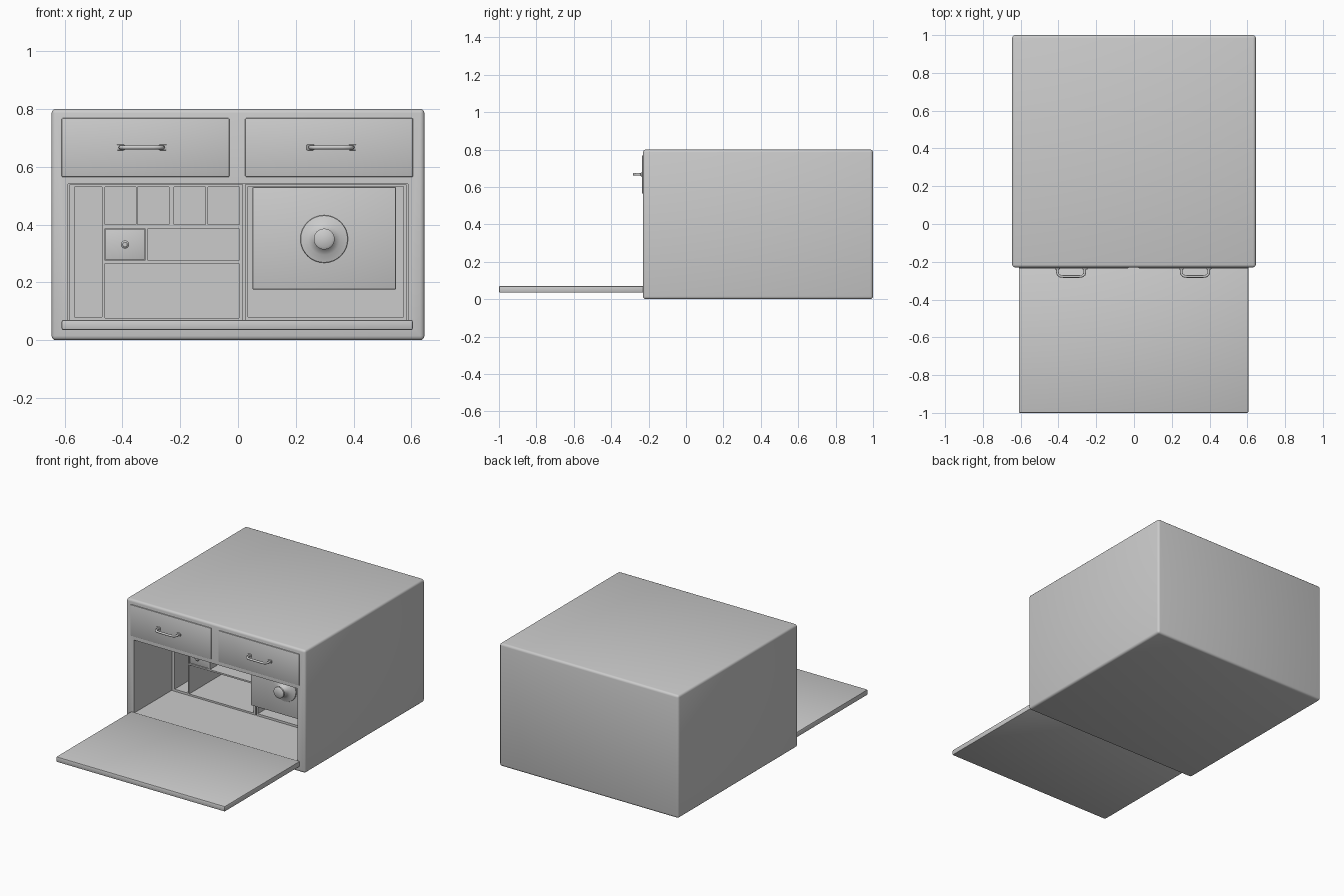
import bpy, math
from mathutils import Vector

if "Cube" in bpy.data.objects:
    bpy.data.objects.remove(bpy.data.objects["Cube"])


def box(name, x, y, z, bevel=0.0, segments=2):
    """Box from (min, max) pairs with optional rounded edges."""
    bpy.ops.mesh.primitive_cube_add(size=1, location=[(a + b) / 2 for a, b in (x, y, z)])
    ob = bpy.context.object
    ob.name = name
    ob.scale = [b - a for a, b in (x, y, z)]
    bpy.ops.object.transform_apply(location=False, rotation=False, scale=True)
    if bevel:
        m = ob.modifiers.new("Bevel", "BEVEL")
        m.width, m.segments = bevel, segments
        bpy.ops.object.modifier_apply(modifier=m.name)
        bpy.ops.object.shade_smooth_by_angle(angle=math.radians(40))
    return ob


def carve(ob, x, y, z):
    """Cut a box-shaped hollow out of ob."""
    cutter = box("cutter", x, y, z)
    m = ob.modifiers.new("Hollow", "BOOLEAN")
    m.operation, m.solver, m.object = "DIFFERENCE", "EXACT", cutter
    bpy.context.view_layer.objects.active = ob
    bpy.ops.object.modifier_apply(modifier=m.name)
    bpy.data.objects.remove(cutter)


def lathe(name, profile, x, y, z, steps=32):
    """Revolve (radius, forward) points around an axis pointing to -y."""
    n = len(profile)
    verts, faces = [], []
    for i in range(steps):
        a = 2 * math.pi * i / steps
        verts += [(r * math.cos(a), -f, r * math.sin(a)) for r, f in profile]
        for j in range(n - 1):
            k = (i + 1) % steps
            faces.append((i * n + j, k * n + j, k * n + j + 1, i * n + j + 1))
    faces.append([i * n + n - 1 for i in range(steps)])
    me = bpy.data.meshes.new(name)
    me.from_pydata(verts, [], faces)
    ob = bpy.data.objects.new(name, me)
    ob.location = (x, y, z)
    bpy.context.collection.objects.link(ob)
    bpy.ops.object.select_all(action="DESELECT")
    ob.select_set(True)
    bpy.context.view_layer.objects.active = ob
    bpy.ops.object.mode_set(mode="EDIT")
    bpy.ops.mesh.select_all(action="SELECT")
    bpy.ops.mesh.normals_make_consistent(inside=False)
    bpy.ops.object.mode_set(mode="OBJECT")
    bpy.ops.object.shade_smooth_by_angle(angle=math.radians(35))
    return ob


def handle(name, cx, z):
    """Bent bar pull with a mounting plate at each end."""
    cu = bpy.data.curves.new(name, "CURVE")
    cu.dimensions, cu.bevel_depth, cu.bevel_resolution = "3D", 0.007, 3
    cu.use_fill_caps = True
    half = [(0.072, -0.235), (0.073, -0.255), (0.069, -0.268), (0.058, -0.276), (0.04, -0.278)]
    pts = [(-x, y) for x, y in half] + half[::-1]
    sp = cu.splines.new("POLY")
    sp.points.add(len(pts) - 1)
    for p, (x, y) in zip(sp.points, pts):
        p.co = (cx + x, y, z, 1)
    sp.use_smooth = True
    bpy.context.collection.objects.link(bpy.data.objects.new(name, cu))
    for s in (-1, 1):
        px = cx + s * 0.073
        box(name + "_plate", (px - 0.013, px + 0.013), (-0.242, -0.233),
            (z - 0.01, z + 0.01), 0.003)


# Cabinet shell with the deep front opening
shell = box("cabinet_shell", (-0.645, 0.645), (-0.23, 1.0), (0, 0.8), 0.015, 3)
carve(shell, (-0.588, 0.588), (-0.4, 0.65), (0.065, 0.54))
bpy.context.view_layer.objects.active = shell

# Fold-down writing flap
box("writing_flap", (-0.61, 0.605), (-1.0, -0.225), (0.035, 0.07), 0.006)

# Two drawer fronts with pulls
for side, x0, x1, hx in (("left", -0.61, -0.03, -0.333), ("right", 0.025, 0.605, 0.323)):
    box(side + "_drawer", (x0, x1), (-0.236, -0.2), (0.565, 0.768), 0.003)
    handle(side + "_drawer_handle", hx, 0.667)

# Pigeonhole unit on the left
F, B = 0.155, 0.52
unit = box("pigeonholes", (-0.583, 0.018), (F, 0.649), (0.066, 0.538))
holes = [(-0.565, -0.47, 0.08, 0.53), (-0.311, 0.004, 0.275, 0.387),
         (-0.46, -0.322, 0.275, 0.387), (-0.46, 0.004, 0.077, 0.265)]
holes += [(x, x + 0.108, 0.40, 0.53) for x in (-0.46, -0.347, -0.221, -0.103)]
for x0, x1, z0, z1 in holes:
    carve(unit, (x0, x1), (F - 0.1, B), (z0, z1))

# Small drawer with knob
box("small_drawer", (-0.459, -0.323), (F + 0.003, B - 0.01), (0.277, 0.385), 0.003)
lathe("small_knob", [(0.007, 0), (0.007, 0.012), (0.014, 0.018), (0.014, 0.025), (0.008, 0.03)],
      -0.391, F + 0.003, 0.331, 20)

# Square compartment on the right holding the pulled-out block
case = box("right_compartment", (0.024, 0.583), (F, 0.649), (0.066, 0.538))
carve(case, (0.034, 0.573), (F - 0.1, B), (0.08, 0.532))
box("pulled_out_block", (0.05, 0.547), (0.06, B + 0.01), (0.175, 0.53), 0.005)

# Flared round knob on the block
lathe("block_knob", [(0.083, -0.002), (0.081, 0.006), (0.055, 0.013), (0.038, 0.024), (0.028, 0.04),
                     (0.027, 0.05), (0.036, 0.058), (0.036, 0.068), (0.027, 0.074)],
      0.298, 0.06, 0.35)
